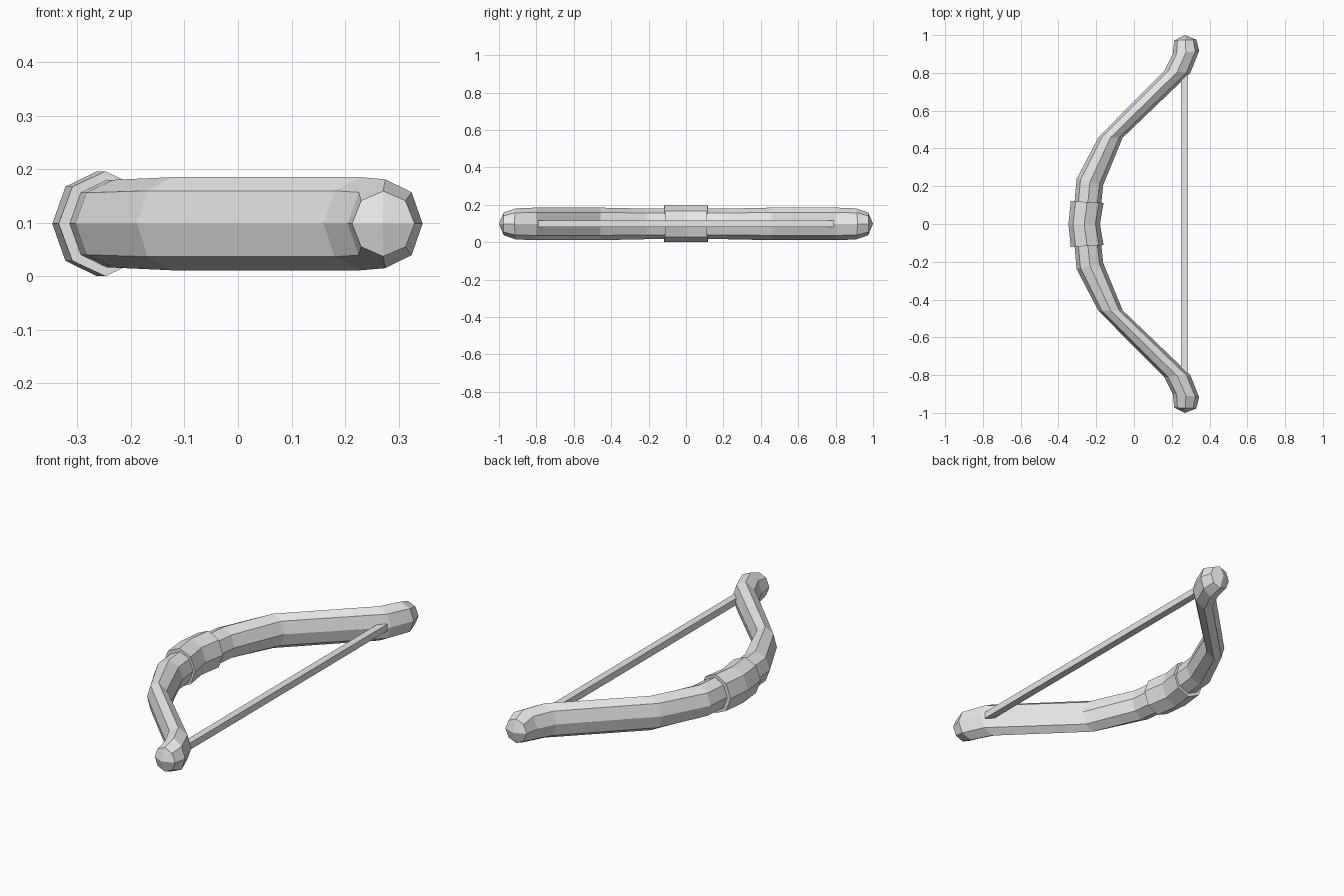
import bpy, bmesh
from math import sin, cos, pi

MID_Z = 0.098

cube = bpy.data.objects.get("Cube")
if cube:
    bpy.data.objects.remove(cube, do_unlink=True)

grey = bpy.data.materials.new("plain grey")
grey.use_nodes = True
grey.diffuse_color = (0.8, 0.8, 0.8, 1)
grey.node_tree.nodes["Principled BSDF"].inputs["Base Color"].default_value = (0.8, 0.8, 0.8, 1)


def finish(name, bm):
    bmesh.ops.recalc_face_normals(bm, faces=bm.faces)
    mesh = bpy.data.meshes.new(name)
    bm.to_mesh(mesh)
    bm.free()
    mesh.materials.append(grey)
    obj = bpy.data.objects.new(name, mesh)
    bpy.context.collection.objects.link(obj)
    return obj


def loft(name, half, tip=None):
    """Octagonal tube through (outer xy, inner xy, half height) stations,
    given from the middle to one end and mirrored across y = 0."""
    mirrored = [((a[0], -a[1]), (b[0], -b[1]), h) for a, b, h in half[:0:-1]]
    bm = bmesh.new()
    rings = []
    for a, b, h in mirrored + half:
        ring = []
        for k in range(8):
            t = k * pi / 4
            s = (1 + cos(t)) / 2
            ring.append(bm.verts.new((b[0] + (a[0] - b[0]) * s,
                                      b[1] + (a[1] - b[1]) * s,
                                      MID_Z + h * sin(t))))
        rings.append(ring)
    for r, q in zip(rings, rings[1:]):
        for k in range(8):
            n = (k + 1) % 8
            bm.faces.new((r[k], r[n], q[n], q[k]))
    # End caps: four quads around a raised point, or one flat face
    for ring, side in ((rings[0], -1), (rings[-1], 1)):
        if tip:
            point = bm.verts.new((tip[0], side * tip[1], MID_Z))
            for k in range(0, 8, 2):
                bm.faces.new((point, ring[k], ring[k + 1], ring[(k + 2) % 8]))
        else:
            bm.faces.new(ring)
    return finish(name, bm)


# Curved bow limbs with rounded tips
loft("bow_limbs", [
    ((-0.325, 0), (-0.185, 0), 0.082),
    ((-0.304, 0.238), (-0.163, 0.206), 0.082),
    ((-0.188, 0.46), (-0.06, 0.457), 0.087),
    ((0.16, 0.81), (0.298, 0.8), 0.087),
    ((0.205, 0.9), (0.345, 0.917), 0.083),
    ((0.213, 0.972), (0.33, 0.976), 0.061),
], tip=(0.27, 1.0))

# Wrapped grip around the middle
loft("grip", [
    ((-0.347, 0), (-0.18, 0), 0.098),
    ((-0.335, 0.121), (-0.161, 0.112), 0.098),
])

# Square bowstring
bm = bmesh.new()
bmesh.ops.create_cube(bm, size=1)
for v in bm.verts:
    v.co = (0.267 + v.co.x * 0.036, v.co.y * 1.58, MID_Z + v.co.z * 0.034)
finish("bowstring", bm)
